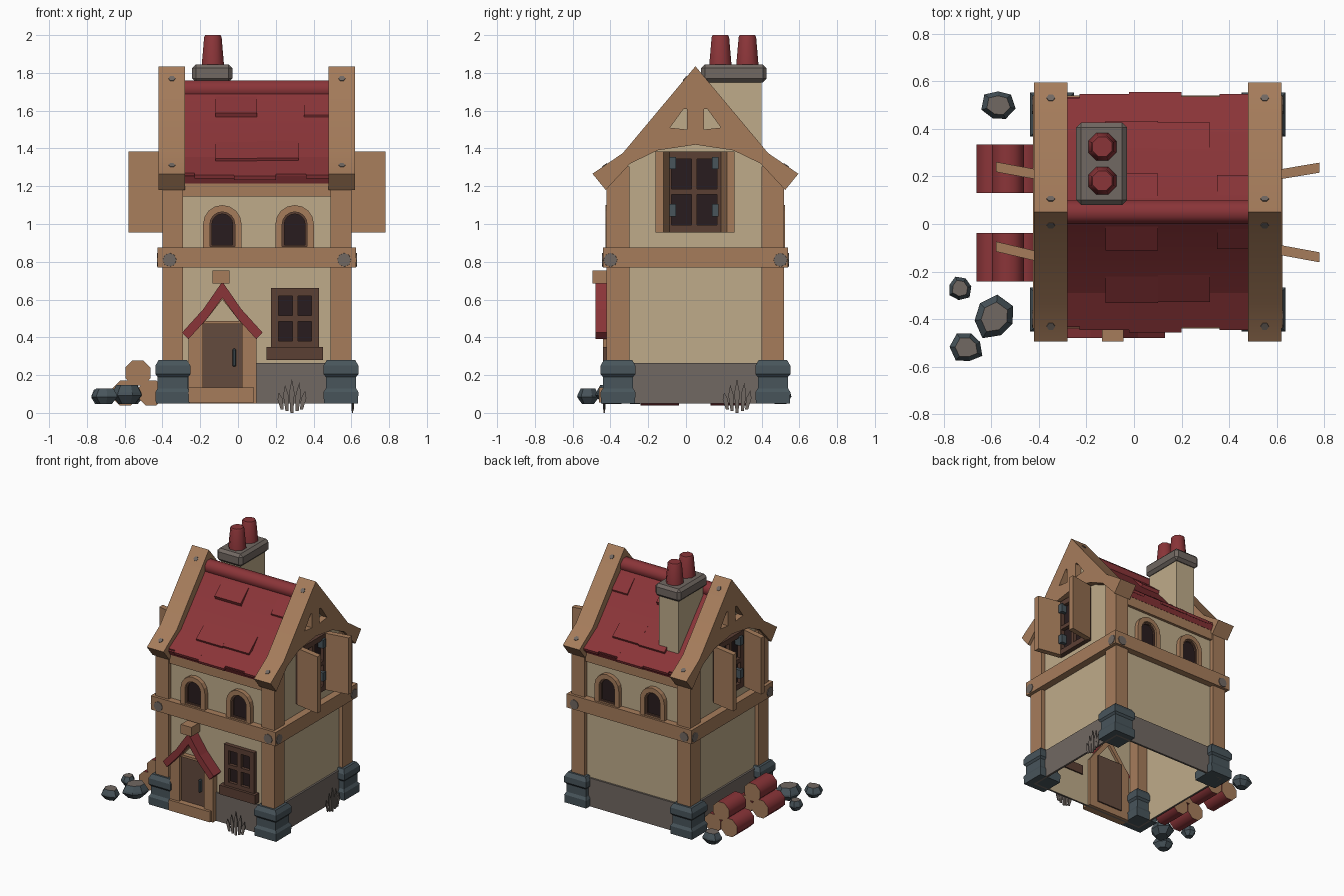
import bpy, bmesh, math, random
from mathutils import Vector, Matrix

if "Cube" in bpy.data.objects:
    bpy.data.objects.remove(bpy.data.objects["Cube"])

random.seed(4)
CX, CY = 0.10, 0.05          # centre of the house in plan


def material(name, r, g, b):
    m = bpy.data.materials.new(name)
    m.diffuse_color = (r, g, b, 1)
    m.use_nodes = True
    m.node_tree.nodes["Principled BSDF"].inputs["Base Color"].default_value = m.diffuse_color
    return m


WOOD = material("wood", 0.38, 0.203, 0.105)
CREAM = material("plaster", 0.52, 0.41, 0.255)
RED = material("red_tile", 0.255, 0.035, 0.040)
SLATE = material("blue_grey_stone", 0.065, 0.090, 0.105)
GREY = material("grey_stone", 0.165, 0.138, 0.122)
DOOR = material("door_brown", 0.127, 0.069, 0.048)
FRAME = material("frame_brown", 0.105, 0.050, 0.034)
PANE = material("dark_pane", 0.022, 0.012, 0.013)


def finish(name, bm, mats):
    bmesh.ops.recalc_face_normals(bm, faces=bm.faces)
    me = bpy.data.meshes.new(name)
    bm.to_mesh(me)
    bm.free()
    for m in mats:
        me.materials.append(m)
    ob = bpy.data.objects.new(name, me)
    bpy.context.collection.objects.link(ob)
    return ob


def smooth(ob, degrees):
    """Smooth shading that keeps edges above the angle sharp."""
    ob.data.shade_smooth()
    ob.data.set_sharp_from_angle(angle=math.radians(degrees))


def box(name, mat, x0, x1, y0, y1, z0, z1, bevel=0):
    bm = bmesh.new()
    bmesh.ops.create_cube(bm, size=1)
    for v in bm.verts:
        v.co = ((x0 + x1) / 2 + v.co.x * (x1 - x0), (y0 + y1) / 2 + v.co.y * (y1 - y0),
                (z0 + z1) / 2 + v.co.z * (z1 - z0))
    if bevel:
        bmesh.ops.bevel(bm, geom=bm.edges[:], offset=bevel, segments=1, affect='EDGES')
    return finish(name, bm, [mat])


def prism(name, mat, axis, a, b, *loops, open_bottom=False):
    """Extrude a filled outline (later loops are holes) along axis from a to b."""
    cu = bpy.data.curves.new(name, 'CURVE')
    cu.dimensions, cu.fill_mode, cu.extrude = '2D', 'BOTH', abs(b - a) / 2
    for loop in loops:
        sp = cu.splines.new('POLY')
        sp.points.add(len(loop) - 1)
        for p, (u, v) in zip(sp.points, loop):
            p.co = (u, v, 0, 1)
        sp.use_cyclic_u = True
    tmp = bpy.data.objects.new(name + "_outline", cu)
    bpy.context.collection.objects.link(tmp)
    me = bpy.data.meshes.new_from_object(tmp.evaluated_get(bpy.context.evaluated_depsgraph_get()))
    bm = bmesh.new()
    bm.from_mesh(me)
    bpy.data.objects.remove(tmp)
    bpy.data.meshes.remove(me)
    bmesh.ops.remove_doubles(bm, verts=bm.verts, dist=1e-5)
    for v in bm.verts:
        u, w, t = v.co.x, v.co.y, v.co.z + (a + b) / 2
        v.co = {'x': (t, u, w), 'y': (u, t, w), 'z': (u, w, t)}[axis]
    for f in bm.faces:
        f.material_index, f.smooth = 0, False
    if open_bottom:
        low = min(v.co.z for v in bm.verts) + 1e-4
        bmesh.ops.delete(bm, geom=[f for f in bm.faces if all(v.co.z < low for v in f.verts)], context='FACES')
    return finish(name, bm, [mat])


def lathe(name, mat, n, rings, loc, axis=(0, 0, 1), cap=None, turn=0.0, jitter=0.0):
    """Stack n-sided rings (radius, height) along an axis; cap colours the end faces."""
    bm = bmesh.new()
    m = Matrix.Translation(loc) @ Vector(axis).to_track_quat('Z', 'Y').to_matrix().to_4x4()
    wob = [1 + random.uniform(-jitter, jitter) for _ in range(n)]
    vs = [[bm.verts.new(m @ Vector((r * wob[i] * math.cos(turn + math.tau * i / n),
                                    r * wob[i] * math.sin(turn + math.tau * i / n), z)))
           for i in range(n)] for r, z in rings]
    for lo, hi in zip(vs, vs[1:]):
        for i in range(n):
            bm.faces.new((lo[i], lo[(i + 1) % n], hi[(i + 1) % n], hi[i]))
    for ring in (vs[0], vs[-1]):
        bm.faces.new(ring).material_index = 1 if cap else 0
    return finish(name, bm, [mat, cap] if cap else [mat])


def rect(u0, u1, v0, v1):
    return [(u0, v0), (u1, v0), (u1, v1), (u0, v1)]


def mirrored(half, c):
    """Closed outline from (offset, z) points, mirrored about c."""
    return [(c + d, z) for d, z in half] + [(c - d, z) for d, z in reversed(half) if d > 1e-6]


def window(name, axis, face, out, u0, u1, v0, v1):
    """Four-pane window standing out from a wall face."""
    b, m = 0.04, 0.015
    uc, vc = (u0 + u1) / 2, (v0 + v1) / 2
    holes = [rect(*u, *v) for u in ((u0 + b, uc - m), (uc + m, u1 - b))
             for v in ((v0 + b, vc - m), (vc + m, v1 - b))]
    prism(name + "_frame", FRAME, axis, face, face + out, rect(u0, u1, v0, v1), *holes)
    prism(name + "_panes", PANE, axis, face, face + out * 0.2, rect(u0 + 0.01, u1 - 0.01, v0 + 0.01, v1 - 0.01))


def arch(c, r, z0, zc, n=8):
    return [(c + r, z0)] + [(c + r * math.cos(math.pi * i / n), zc + r * math.sin(math.pi * i / n))
                            for i in range(n + 1)] + [(c - r, z0)]


# plaster body, open underneath, and stone plinth
prism("walls", CREAM, 'x', -0.37, 0.57,
      mirrored([(0, 1.68), (0.33, 1.335), (0.44, 1.25), (0.44, 0.05)], CY), open_bottom=True)
prism("plinth", GREY, 'z', 0.05, 0.265, rect(-0.385, 0.585, -0.405, 0.505), rect(-0.371, 0.571, -0.391, 0.491))

# corner posts and stone feet
for sx in (-1, 1):
    for sy in (-1, 1):
        px, py = CX + sx * 0.445, CY + sy * 0.41
        box("corner_post", WOOD, px - 0.055, px + 0.055, py - 0.06, py + 0.06, 0.25, 1.305)
        k = math.sqrt(2) / 2
        lathe("post_foot", SLATE, 4, [(w * k, z) for w, z in (
            (0.18, 0.05), (0.185, 0.11), (0.16, 0.13), (0.16, 0.19), (0.185, 0.205), (0.185, 0.25), (0.15, 0.28))],
            (px, py, 0), turn=math.pi / 4)

# belt beam with bolts
prism("belt_beam", WOOD, 'z', 0.77, 0.875, rect(-0.425, 0.625, -0.44, 0.54), rect(-0.33, 0.53, -0.35, 0.45))
bolt = [(0.038, -0.01), (0.036, 0.004)]
for s in (-1, 1):
    for t in (-1, 1):
        lathe("beam_bolt", GREY, 8, bolt, (CX + t * 0.462, CY + s * 0.49, 0.81), (0, s, 0))
        lathe("beam_bolt", GREY, 8, bolt, (CX + s * 0.525, CY + t * 0.45, 0.81), (s, 0, 0))

# gable trusses with two cut-outs
truss = mirrored([(0, 1.835), (0.385, 1.375), (0.545, 1.266), (0.475, 1.18), (0.345, 1.32), (0.2, 1.39), (0, 1.42)], CY)
cuts = [[(CY + s * d, z) for d, z in ((0.045, 1.50), (0.135, 1.51), (0.062, 1.61), (0.045, 1.61))] for s in (-1, 1)]
for s in (-1, 1):
    smooth(prism("gable_truss", WOOD, 'x', CX + s * 0.38, CX + s * 0.52, truss, *cuts), 30)
    for t in (-1, 1):
        for d, z, n in ((0.055, 1.769, (0, 0.767, 0.642)), (0.48, 1.310, (0, 0.563, 0.826))):
            lathe("truss_bolt", GREY, 6, [(0.019, -0.01), (0.018, 0.004)],
                  (CX + s * 0.45, CY + t * d, z), (0, t * n[1], n[2]))


# roof slab, ridge roll and loose tiles
def roof_z(d):
    return 1.74 - d * 1.143 if d < 0.35 else 1.34 - (d - 0.35) * 0.643


smooth(prism("roof", RED, 'x', -0.30, 0.50,
             mirrored([(0, 1.74), (0.35, 1.34), (0.485, 1.253), (0.465, 1.215), (0.34, 1.28), (0, 1.66)], CY)), 30)
smooth(lathe("ridge_roll", RED, 8, [(0.053, -0.39), (0.053, 0.39)], (CX, CY, 1.712), (1, 0, 0),
             turn=math.pi / 8), 50)


def tile(side, x0, x1, d0, d1, lift=0.025):
    """Wedge lying on the slope, its lower edge lifted."""
    pts = [(d0, roof_z(d0) - 0.01), (d1, roof_z(d1) - 0.01),
           (d1 + lift * 0.5, roof_z(d1) + lift * 0.8), (d0, roof_z(d0) + 0.004)]
    prism("roof_tile", RED, 'x', x0, x1, [(CY + side * d, z) for d, z in pts])


for side in (-1, 1):
    tile(side, -0.12, 0.10, 0.06, 0.15)
    tile(side, -0.12, 0.10, 0.27, 0.37)
    tile(side, 0.10, 0.32, 0.265, 0.365)
    tile(side, 0.35, 0.48, 0.07, 0.15, 0.012)
    for x0, x1, d in ((-0.28, -0.23, 0.475), (-0.23, -0.02, 0.49), (-0.02, 0.20, 0.50),
                      (0.20, 0.36, 0.48), (0.36, 0.48, 0.49)):
        tile(side, x0, x1, 0.34, d, 0.012)

# chimney
box("chimney_shaft", CREAM, -0.215, -0.055, 0.105, 0.40, 1.30, 1.77)
box("chimney_cap", GREY, -0.243, -0.03, 0.08, 0.427, 1.75, 1.845, bevel=0.02)
for y in (0.182, 0.325):
    smooth(lathe("chimney_pot", RED, 8, [(0.064, 1.84), (0.05, 1.99), (0.044, 2.0)], (-0.133, y, 0),
                 turn=math.pi / 8), 48)

# arched upper windows and head beam, front and back
for s in (-1, 1):
    w = CY + s * 0.44
    a, b = sorted((w - s * 0.02, w + s * 0.02))
    box("head_beam", WOOD, -0.30, 0.50, a, b, 1.145, 1.23)
    for cx in (-0.083, 0.30):
        prism("arch_surround", WOOD, 'y', w, w + s * 0.035, arch(cx, 0.102, 0.875, 0.998), arch(cx, 0.066, 0.88, 0.998))
        prism("arch_frame", FRAME, 'y', w, w + s * 0.02, arch(cx, 0.066, 0.88, 0.998), arch(cx, 0.055, 0.89, 0.998))
        prism("arch_pane", PANE, 'y', w, w + s * 0.008, arch(cx, 0.06, 0.88, 0.998))

# gable windows with open shutters and hinges
for s in (-1, 1):
    f = CX + s * 0.47
    window("gable_window", 'x', f, s * 0.035, -0.118, 0.205, 0.955, 1.385)
    ends = ((-0.105, -0.14), (0.205, 0.237)) if s > 0 else ((-0.14, -0.095), (0.205, 0.24))
    for near, far in ends:
        xa, xb = CX + s * 0.49, CX + s * 0.68
        prism("shutter", WOOD, 'z', 0.955, 1.385,
              [(xa, near - 0.021), (xb, far - 0.021), (xb, far + 0.021), (xa, near + 0.021)])
    for y in (-0.07, 0.155):
        for z in (1.04, 1.29):
            a, b = sorted((f, f + s * 0.05))
            box("hinge", SLATE, a, b, y - 0.018, y + 0.018, z, z + 0.065)

# lower front window
window("front_window", 'y', -0.39, -0.03, 0.175, 0.43, 0.34, 0.66)
box("window_sill", FRAME, 0.15, 0.45, -0.44, -0.38, 0.28, 0.35)

# doorway
DX = -0.083
prism("door_surround", WOOD, 'y', -0.44, -0.37, mirrored([(0, 0.66), (0.18, 0.42), (0.18, 0.05)], DX),
      mirrored([(0, 0.60), (0.103, 0.47), (0.103, 0.07)], DX))
box("door", DOOR, -0.19, 0.024, -0.415, -0.36, 0.10, 0.475)
box("door_lintel", WOOD, -0.19, 0.024, -0.425, -0.38, 0.47, 0.487)
box("door_step", WOOD, -0.262, 0.085, -0.46, -0.37, 0.055, 0.135)
box("door_handle", SLATE, -0.03, -0.01, -0.44, -0.41, 0.245, 0.34, bevel=0.006)
prism("porch_roof", RED, 'y', -0.48, -0.39,
      mirrored([(0, 0.695), (0.10, 0.55), (0.213, 0.425), (0.18, 0.39), (0.08, 0.50), (0, 0.61)], DX))
box("porch_keystone", WOOD, -0.135, -0.045, -0.495, -0.39, 0.685, 0.755)

# stacked logs
for y in (-0.14, 0.233):
    for x, z in ((-0.597, 0.105), (-0.46, 0.105), (-0.53, 0.212)):
        smooth(lathe("log", RED, 8, [(0.072, -0.102), (0.072, 0.102)], (x, y, z), (0, 1, 0), cap=WOOD,
                     turn=math.pi / 8), 50)

# rocks with a flat grey top
for x, y, r, h in ((-0.57, 0.50, 0.068, 0.085), (-0.733, -0.27, 0.052, 0.075),
                   (-0.585, -0.395, 0.088, 0.10), (-0.703, -0.52, 0.066, 0.08)):
    rock = lathe("rock", SLATE, 7, [(r * 0.55, 0), (r, h * 0.45), (r * 0.95, h * 0.6), (r * 0.68, h)],
                 (x, y, 0.048), cap=GREY, turn=x * 9, jitter=0.15)
    rock.data.polygons[-2].material_index = 0

# grass tufts
blades = [(-0.06, 0.09, -0.4), (-0.03, 0.14, -0.15), (0.0, 0.18, 0.0), (0.033, 0.15, 0.15), (0.06, 0.10, 0.4)]
for axis, c, at in (('y', 0.285, -0.44), ('x', 0.27, 0.60)):
    for i, (off, h, lean) in enumerate(blades):
        leaf = [(-0.008, 0), (-0.014, h * 0.6), (0, h), (0.014, h * 0.6), (0.008, 0)]
        pts = [(c + off * 0.85 + u + v * math.sin(lean) * 0.5, v + abs(off) * 0.3) for u, v in leaf]
        prism("grass_blade", GREY, axis, at + i * 0.002, at + i * 0.002 + 0.006, pts)
